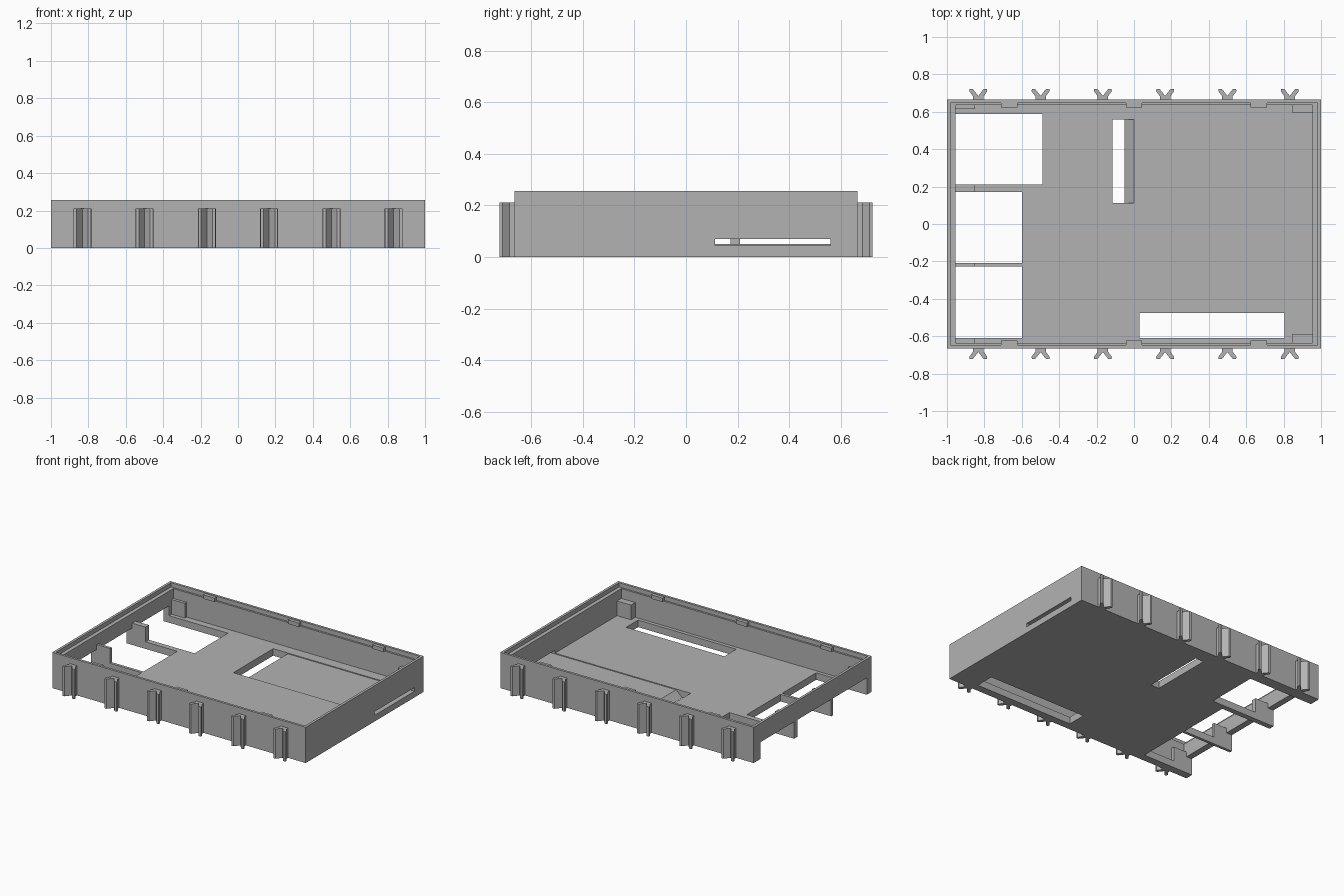
import bpy, bmesh
from mathutils import Vector

old = bpy.data.objects.get("Cube")
if old:
    bpy.data.objects.remove(old, do_unlink=True)

grey = bpy.data.materials.new("plain grey")
grey.use_nodes = True
colour = (0.45, 0.45, 0.45, 1)
grey.diffuse_color = colour
grey.node_tree.nodes["Principled BSDF"].inputs["Base Color"].default_value = colour


def prism(name, points, offset):
    """Extrude a flat outline of 3D points along an offset."""
    bm = bmesh.new()
    face = bm.faces.new([bm.verts.new(p) for p in points])
    ext = bmesh.ops.extrude_face_region(bm, geom=[face])
    moved = [v for v in ext["geom"] if isinstance(v, bmesh.types.BMVert)]
    bmesh.ops.translate(bm, verts=moved, vec=Vector(offset))
    bmesh.ops.recalc_face_normals(bm, faces=bm.faces)
    mesh = bpy.data.meshes.new(name)
    bm.to_mesh(mesh)
    bm.free()
    mesh.materials.append(grey)
    obj = bpy.data.objects.new(name, mesh)
    bpy.context.scene.collection.objects.link(obj)
    return obj


def box(name, x, y, z):
    outline = [(x[0], y[0], z[0]), (x[1], y[0], z[0]), (x[1], y[1], z[0]), (x[0], y[1], z[0])]
    return prism(name, outline, (0, 0, z[1] - z[0]))


def cut(target, cutter):
    """Subtract a helper solid, then discard it."""
    cutter.hide_render = True
    mod = target.modifiers.new("cut", 'BOOLEAN')
    mod.operation, mod.solver, mod.object = 'DIFFERENCE', 'EXACT', cutter
    bpy.context.view_layer.objects.active = target
    bpy.ops.object.modifier_apply(modifier=mod.name)
    bpy.data.objects.remove(cutter, do_unlink=True)


W, D, H = 1.0, 0.665, 0.255      # half width, half depth, height
IX, IY = 0.955, 0.635            # inner wall faces
FLOOR = 0.05

# Tray shell with a stepped rim
tray = box("tray", (-W, W), (-D, D), (0, H))
cut(tray, box("cavity", (-IX, IX), (-IY, IY), (FLOOR, 1)))
cut(tray, box("rim_step", (-0.982, 0.982), (-0.648, 0.648), (0.225, 1)))

# Openings through the floor and under the left-hand end wall
for x_end, y in ((-0.49, (0.21, 0.587)), (-0.6, (-0.208, 0.172)), (-0.6, (-0.61, -0.228))):
    cut(tray, box("port", (-1.2, x_end), y, (-0.1, 0.12)))
cut(tray, box("long_opening", (0.03, 0.805), (-0.61, -0.475), (-0.1, 0.1)))

# Shallow cable channel with a ramp, running out through the end wall
channel = [(-0.115, -0.1), (-0.05, -0.1), (-0.05, 0), (0, 0.044),
           (1.2, 0.044), (1.2, 0.07), (-0.115, 0.07)]
cut(tray, prism("channel", [(x, 0.112, z) for x, z in channel], (0, 0.448, 0)))

# Upright supports by the ports and in the corners
supports = {
    "port_support_back": ((-0.97, -0.85), (0.172, 0.21)),
    "port_support_front": ((-0.97, -0.85), (-0.228, -0.208)),
    "corner_post_back_right": ((-0.97, -0.85), (0.615, 0.645)),
    "corner_post_front_right": ((-0.97, -0.85), (-0.645, -0.61)),
    "corner_post_back_left": ((0.845, 0.97), (0.595, 0.645)),
    "corner_post_front_left": ((0.845, 0.97), (-0.645, -0.587)),
}
for name, (x, y) in supports.items():
    box(name, x, y, (0.02, 0.155))

# Rim tabs and forked outer clips on both long walls
fork = [(-0.028, -0.01), (-0.028, 0.018), (-0.048, 0.045), (-0.046, 0.058), (-0.03, 0.058), (0, 0.02)]
fork += [(-x, y) for x, y in reversed(fork[:-1])]
for side, s in (("front", -1), ("back", 1)):
    for i in range(3):
        x = (i - 1) * 0.667
        box(f"{side}_rim_tab_{i + 1}", (x - 0.043, x + 0.043),
            sorted((s * 0.624, s * 0.655)), (0.222, 0.25))
    for i in range(6):
        cx = (i - 2.5) * 0.333
        prism(f"{side}_clip_{i + 1}", [(cx + x, s * (D + y), 0) for x, y in fork], (0, 0, 0.212))
